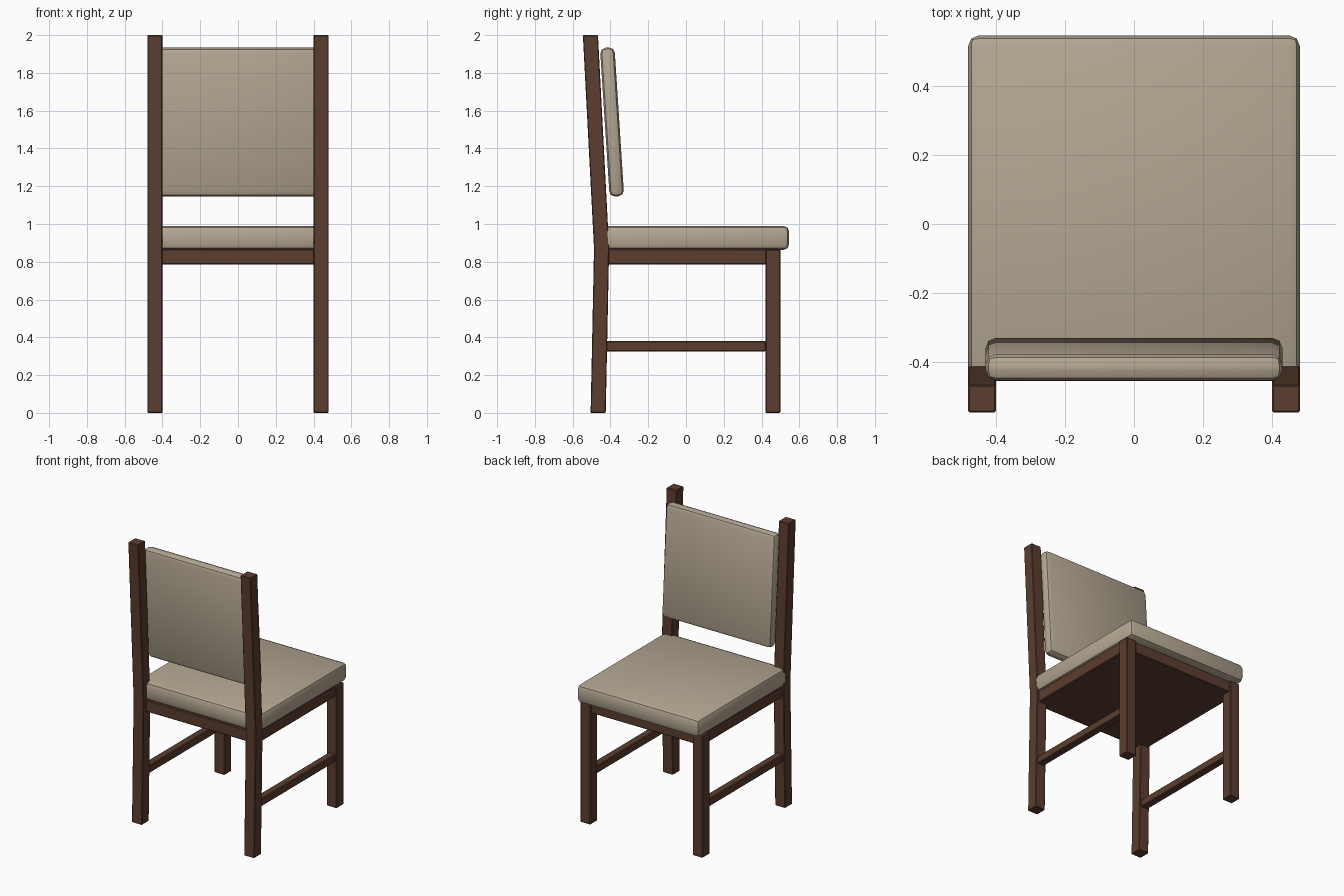
import bpy, bmesh, math

if "Cube" in bpy.data.objects:
    bpy.data.objects.remove(bpy.data.objects["Cube"])


def material(name, color):
    m = bpy.data.materials.new(name)
    m.diffuse_color = (*color, 1)
    m.use_nodes = True
    m.node_tree.nodes["Principled BSDF"].inputs["Base Color"].default_value = m.diffuse_color
    return m


wood = material("dark_wood", (0.105, 0.047, 0.028))
fabric = material("beige_fabric", (0.46, 0.39, 0.29))


def finish(obj, mat, bevel, segments):
    obj.data.materials.append(mat)
    mod = obj.modifiers.new("bevel", 'BEVEL')
    mod.width, mod.segments = bevel, segments
    mod.limit_method = 'ANGLE'
    mod.angle_limit = math.radians(30)
    bpy.context.view_layer.objects.active = obj
    bpy.ops.object.select_all(action='DESELECT')
    obj.select_set(True)
    bpy.ops.object.modifier_apply(modifier=mod.name)
    bpy.ops.object.shade_smooth_by_angle(angle=math.radians(30))
    return obj


def box(name, x, y, z, mat, bevel=0.005, segments=1):
    """Bevelled box from (min, max) ranges."""
    bpy.ops.mesh.primitive_cube_add(size=1, location=[sum(r) / 2 for r in (x, y, z)])
    obj = bpy.context.object
    obj.name = name
    obj.scale = [r[1] - r[0] for r in (x, y, z)]
    bpy.ops.object.transform_apply(location=False, rotation=False, scale=True)
    return finish(obj, mat, bevel, segments)


def side_profile(name, points, x0, x1, mat):
    """Extrude a closed (y, z) outline along x."""
    bm = bmesh.new()
    face = bm.faces.new([bm.verts.new((x0, y, z)) for y, z in points])
    ext = bmesh.ops.extrude_face_region(bm, geom=[face])["geom"]
    bmesh.ops.translate(bm, vec=(x1 - x0, 0, 0),
                        verts=[v for v in ext if isinstance(v, bmesh.types.BMVert)])
    bmesh.ops.recalc_face_normals(bm, faces=bm.faces)
    mesh = bpy.data.meshes.new(name)
    bm.to_mesh(mesh)
    bm.free()
    obj = bpy.data.objects.new(name, mesh)
    bpy.context.collection.objects.link(obj)
    return finish(obj, mat, 0.004, 1)


# legs and side stretchers, one set per side
back_outline = [(-0.505, 0), (-0.425, 0), (-0.407, 0.87), (-0.466, 2), (-0.546, 2), (-0.487, 0.87)]
for side, s in (("left", -1), ("right", 1)):
    outer = sorted((0.40 * s, 0.48 * s))
    side_profile(f"back_leg_{side}", back_outline, *outer, wood)
    box(f"front_leg_{side}", outer, (0.42, 0.50), (0, 0.865), wood)
    box(f"stretcher_{side}", sorted((0.413 * s, 0.467 * s)), (-0.43, 0.422), (0.325, 0.38), wood)

# seat base and cushions
box("seat_base", (-0.465, 0.465), (-0.455, 0.485), (0.785, 0.867), wood)
box("seat_cushion", (-0.48, 0.48), (-0.455, 0.546), (0.863, 0.99), fabric, 0.03, 2)
pad = box("back_cushion", (-0.43, 0.43), (-0.430, -0.353), (1.145, 1.935), fabric, 0.03, 2)
pad.rotation_euler.x = math.radians(3.7)
